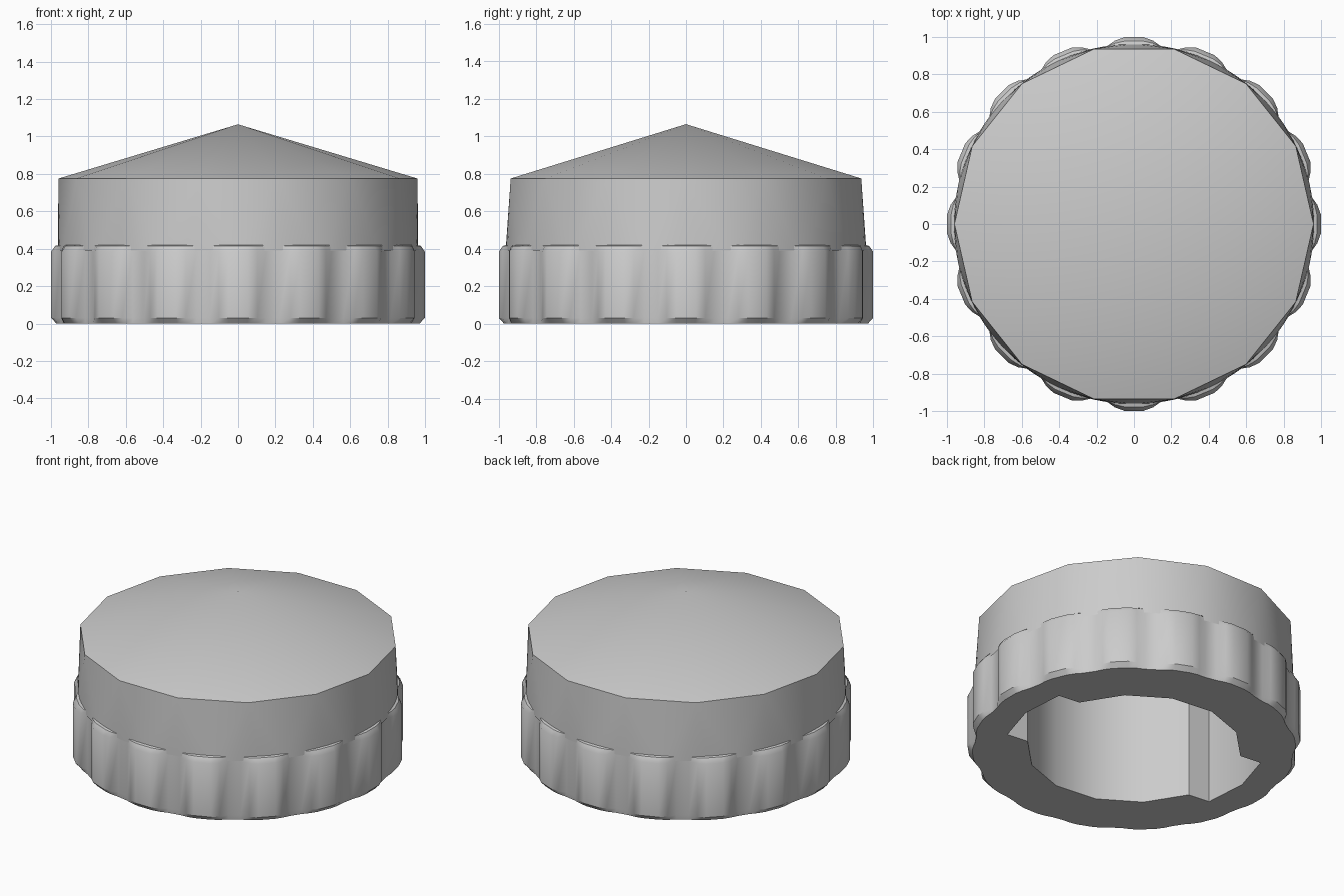
import bpy, bmesh, math
from math import cos, sin, radians, pi

if "Cube" in bpy.data.objects:
    bpy.data.objects.remove(bpy.data.objects["Cube"], do_unlink=True)

grey = bpy.data.materials.new("light grey")
grey.use_nodes = True
COLOR = (0.6, 0.6, 0.6, 1)
grey.diffuse_color = COLOR
grey.node_tree.nodes["Principled BSDF"].inputs["Base Color"].default_value = COLOR


def polar(radius, angle, z):
    return (radius * cos(angle), radius * sin(angle), z)


def ring(bm, points):
    return [bm.verts.new(p) for p in points]


def band(bm, low, high, inward=False):
    """Join two equal rings with quads."""
    n = len(low)
    for i in range(n):
        j = (i + 1) % n
        quad = [low[i], low[j], high[j], high[i]]
        bm.faces.new(quad[::-1] if inward else quad)


def finish(bm, name):
    mesh = bpy.data.meshes.new(name)
    bm.to_mesh(mesh)
    bm.free()
    obj = bpy.data.objects.new(name, mesh)
    bpy.context.collection.objects.link(obj)
    mesh.materials.append(grey)
    bpy.ops.object.select_all(action='DESELECT')
    obj.select_set(True)
    bpy.context.view_layer.objects.active = obj
    bpy.ops.object.shade_smooth_by_angle(angle=radians(30))


SIDES, STEP = 14, 2 * pi / 14
WALL_Z, BASE_R = 0.775, 0.958

# Pointed lid: round at the bottom, fourteen-sided at the top
bm = bmesh.new()
SPLIT = 6
n = SIDES * SPLIT
low = ring(bm, [polar(0.963, i * STEP / SPLIT, 0.39) for i in range(n)])
high = ring(bm, [polar(0.96, i * STEP, WALL_Z) for i in range(SIDES)])
apex = bm.verts.new((0, 0, 1.065))
for k in range(SIDES):
    a, b = high[k], high[(k + 1) % SIDES]
    bm.faces.new((a, b, apex))
    mid = k * SPLIT + SPLIT // 2
    for s in range(SPLIT):
        i = k * SPLIT + s
        bm.faces.new((low[i], low[(i + 1) % n], a if i < mid else b))
    bm.faces.new((a, low[mid], b))
finish(bm, "pointed_lid")

# Socket outline: fourteen sides with two opposite square notches
HOLE_R, NOTCH_R = 0.645, 0.78
outline = []
for k in range(SIDES):
    angle = radians(45) + k * STEP
    if k % 7 == 5:
        half = math.asin(HOLE_R * sin(STEP) / NOTCH_R)
        outline += [(NOTCH_R, angle + d) for d in (-half, 0, half)]
    else:
        outline.append((HOLE_R, angle))

# Grip ring: sixteen rounded ribs with chamfered ends
RIB = [(-9, 0), (-6, 0.65), (-3, 1), (3, 1), (6, 0.65), (9, 0)]
LEVELS = [(0, 0.35), (0.03, 1), (0.385, 1), (0.415, 0.5), (0.42, 0)]
bm = bmesh.new()
rings = []
for z, amount in LEVELS:
    rings.append(ring(bm, [polar(BASE_R + (1 - BASE_R) * amount * h,
                                 radians(22.5 * r + d), z)
                           for r in range(16) for d, h in RIB]))
for lower, upper in zip(rings, rings[1:]):
    band(bm, lower, upper)

# Flat underside between the ribs and the socket
hole = ring(bm, [polar(r, a, 0) for r, a in outline])
edges = []
for loop in (rings[0], hole):
    for a, b in zip(loop, loop[1:] + loop[:1]):
        edges.append(bm.edges.get((a, b)) or bm.edges.new((a, b)))
fill = bmesh.ops.triangle_fill(bm, edges=edges, use_beauty=True)
for f in fill["geom"]:
    if isinstance(f, bmesh.types.BMFace):
        f.normal_update()
        if f.normal.z > 0:
            f.normal_flip()
finish(bm, "grip_ring")

# Socket walls and ceiling
bm = bmesh.new()
low, high = (ring(bm, [polar(r, a, z) for r, a in outline]) for z in (0, WALL_Z))
band(bm, low, high, inward=True)
bm.faces.new(high[::-1])
finish(bm, "socket")
